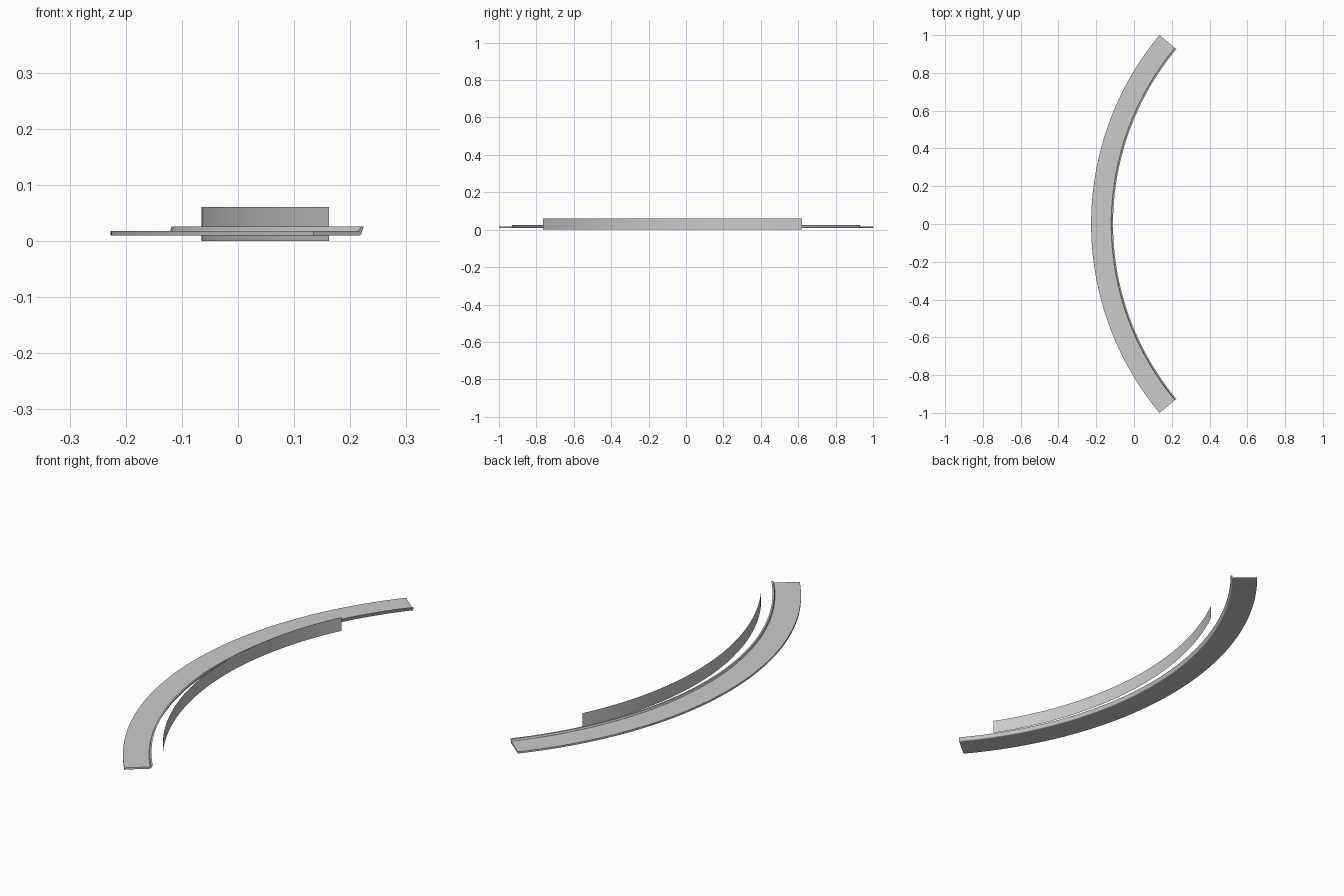
import bpy, bmesh
from math import sin, cos, radians

if "Cube" in bpy.data.objects:
    bpy.data.objects.remove(bpy.data.objects["Cube"], do_unlink=True)

CENTRE_X = 1.335

grey = bpy.data.materials.new("light_grey")
grey.use_nodes = True
colour = (0.6, 0.6, 0.6, 1)
grey.diffuse_color = colour
grey.node_tree.nodes["Principled BSDF"].inputs["Base Color"].default_value = colour


def sweep(name, profile, start, end, steps, closed):
    """Sweep a (radius, height) profile around the shared arc centre."""
    bm = bmesh.new()
    rings = []
    for i in range(steps + 1):
        a = radians(start + (end - start) * i / steps)
        rings.append([bm.verts.new((CENTRE_X - r * cos(a), r * sin(a), z))
                      for r, z in profile])
    n = len(profile)
    for p, q in zip(rings, rings[1:]):
        for j in range(n if closed else n - 1):
            k = (j + 1) % n
            bm.faces.new((p[j], p[k], q[k], q[j]))
    if closed:
        bm.faces.new(rings[0])
        bm.faces.new(rings[-1])
        bmesh.ops.recalc_face_normals(bm, faces=bm.faces)
    mesh = bpy.data.meshes.new(name)
    bm.to_mesh(mesh)
    bm.free()
    mesh.materials.append(grey)
    obj = bpy.data.objects.new(name, mesh)
    bpy.context.collection.objects.link(obj)
    bpy.ops.object.select_all(action="DESELECT")
    obj.select_set(True)
    bpy.context.view_layer.objects.active = obj
    bpy.ops.object.shade_smooth_by_angle(angle=radians(30))


# Flat curved plate with a raised, slightly overhanging lip on its inner edge
rail = [(1.562, 0.01), (1.455, 0.01), (1.452, 0.012), (1.446, 0.026),
        (1.453, 0.026), (1.456, 0.018), (1.562, 0.018)]
sweep("curved_rail", rail, -39.8, 39.8, 64, True)

# Thin upright band, concentric with the rail
sweep("upright_band", [(1.40, 0), (1.40, 0.061)], -33.1, 26.3, 48, False)
